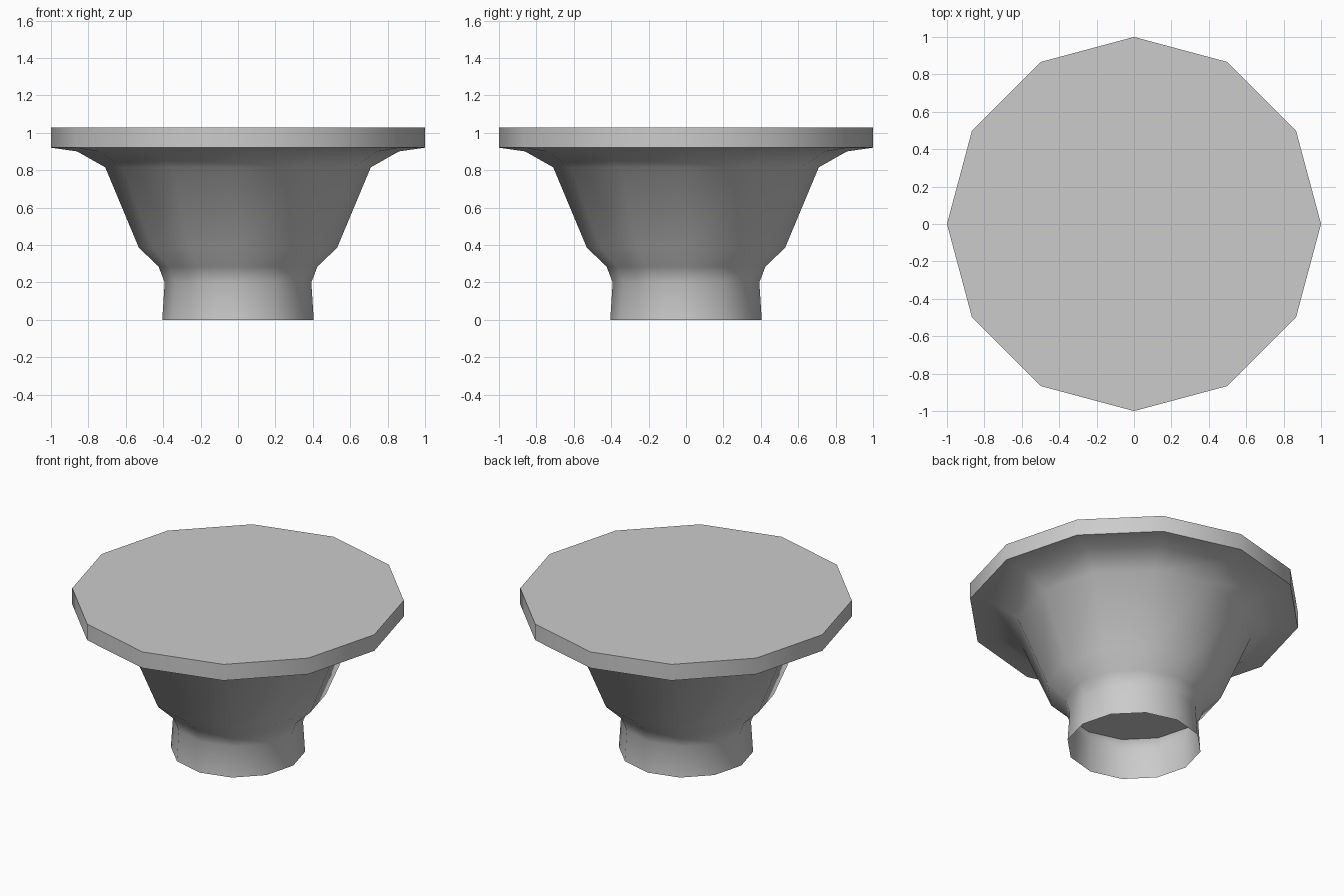
import bpy, bmesh
from math import sin, cos, pi, radians

if "Cube" in bpy.data.objects:
    bpy.data.objects.remove(bpy.data.objects["Cube"])

SIDES = 12


def ring(bm, r, z):
    return [bm.verts.new((r * cos(2 * pi * i / SIDES), r * sin(2 * pi * i / SIDES), z))
            for i in range(SIDES)]


def finish(bm, name):
    mesh = bpy.data.meshes.new(name)
    bm.to_mesh(mesh)
    bm.free()
    obj = bpy.data.objects.new(name, mesh)
    bpy.context.collection.objects.link(obj)
    return obj


# Flared body: open socket at the foot, wide rim and flat top
profile = [(0.405, 0), (0.392, 0.2), (0.425, 0.285), (0.53, 0.385),
           (0.71, 0.815), (0.86, 0.9), (1, 0.92), (1, 1.027)]
bm = bmesh.new()
rings = [ring(bm, r, z) for r, z in profile]
for lower, upper in zip(rings, rings[1:]):
    for i in range(SIDES):
        j = (i + 1) % SIDES
        bm.faces.new((lower[i], lower[j], upper[j], upper[i]))
bm.faces.new(rings[-1])
body = finish(bm, "flared_body")

# Smooth walls, crisp rim edges
bpy.ops.object.select_all(action='DESELECT')
body.select_set(True)
bpy.context.view_layer.objects.active = body
bpy.ops.object.shade_smooth_by_angle(angle=radians(45))

# Recessed floor closing the socket in the foot
bm = bmesh.new()
bm.faces.new(list(reversed(ring(bm, 0.425, 0.285))))
finish(bm, "socket_floor")
